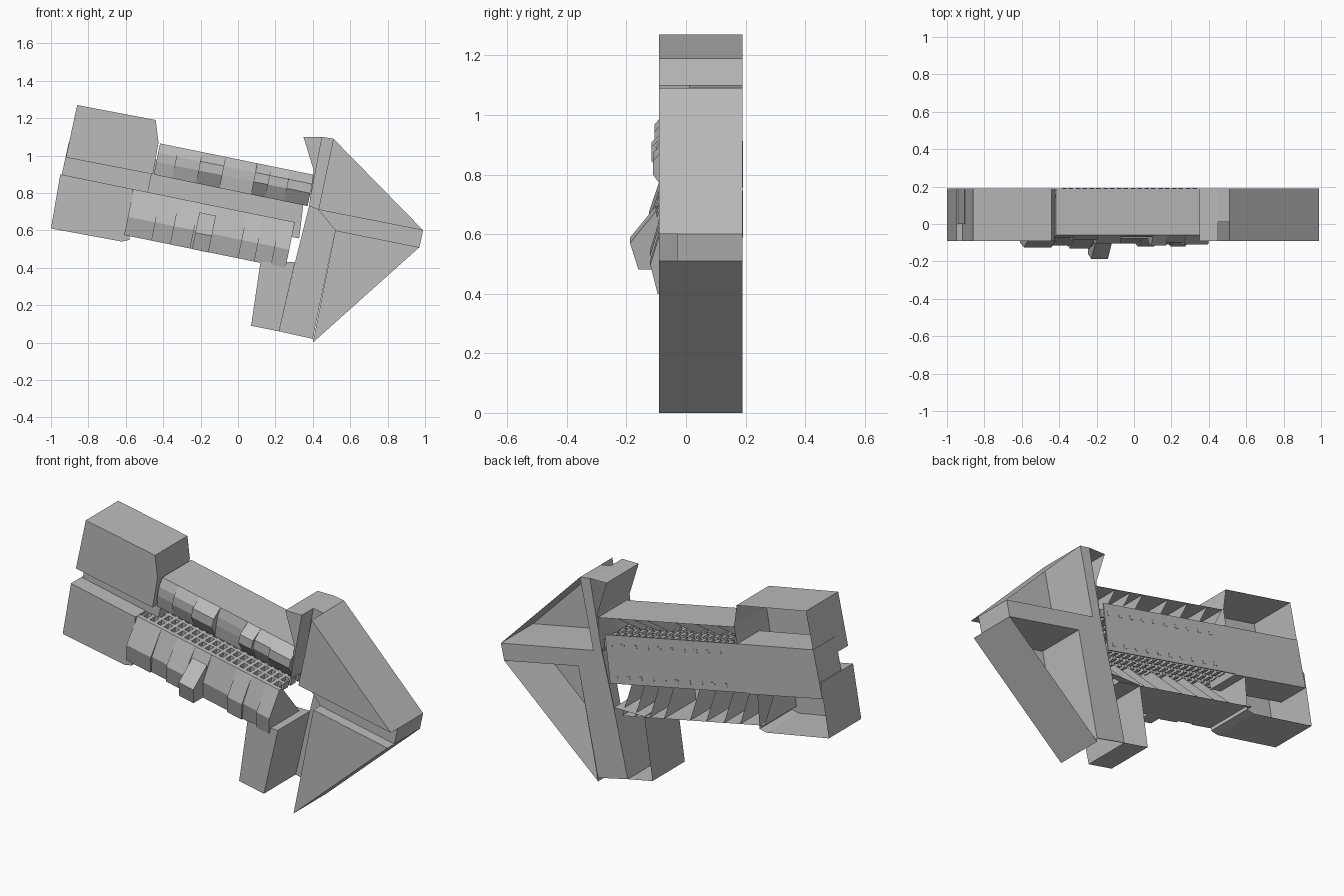
import bpy, bmesh, math
from mathutils import Vector

cube = bpy.data.objects.get("Cube")
if cube:
    bpy.data.objects.remove(cube)

FRONT, BACK = -0.09, 0.19
HALF = 0.049                      # half width of the main trench

grey = bpy.data.materials.new("plain_grey")
grey.use_nodes = True
grey.diffuse_color = (0.5, 0.5, 0.5, 1)
bsdf = grey.node_tree.nodes["Principled BSDF"]
bsdf.inputs["Base Color"].default_value = (0.5, 0.5, 0.5, 1)
bsdf.inputs["Roughness"].default_value = 0.8


def finish(name, bm, fix=True):
    if fix:
        bmesh.ops.recalc_face_normals(bm, faces=bm.faces[:])
    mesh = bpy.data.meshes.new(name)
    bm.to_mesh(mesh)
    bm.free()
    mesh.materials.append(grey)
    ob = bpy.data.objects.new(name, mesh)
    bpy.context.collection.objects.link(ob)
    return ob


def block(name, outline, front=FRONT, back=BACK, closed=False):
    """Extrude an x-z outline backwards; the back stays open unless closed."""
    bm = bmesh.new()
    near = [bm.verts.new((x, front, z)) for x, z in outline]
    far = [bm.verts.new((x, back, z)) for x, z in outline]
    n = len(outline)
    bm.faces.new(near)
    if closed:
        bm.faces.new(far[::-1])
    for i in range(n):
        j = (i + 1) % n
        bm.faces.new((near[i], far[i], far[j], near[j]))
    bmesh.ops.recalc_face_normals(bm, faces=bm.faces[:])
    # an open shell can come out inverted: the cap must face the front
    bm.faces.ensure_lookup_table()
    bm.faces[0].normal_update()
    if bm.faces[0].normal.y > 0:
        bmesh.ops.reverse_faces(bm, faces=bm.faces[:])
    return finish(name, bm, False)


def trench(s, t, y):
    """Trench frame (along, across, depth) to model space."""
    return Vector((s * 0.98 + t * 0.2, y, 0.756 - s * 0.2 + t * 0.98))


def flat(s, t):
    p = trench(s, t, 0)
    return p.x, p.z


def bay(name, s0, s1, profile):
    """Roof bay: a (t, y) profile swept along the trench, open behind."""
    bm = bmesh.new()
    ends = [[bm.verts.new(trench(s, t, y)) for t, y in profile] for s in (s0, s1)]
    for e in ends:
        bm.faces.new(e)
    for i in range(len(profile) - 1):
        bm.faces.new((ends[0][i], ends[0][i + 1], ends[1][i + 1], ends[1][i]))
    bmesh.ops.recalc_face_normals(bm, faces=bm.faces[:])
    if sum(f.normal.y * f.calc_area() for f in bm.faces) > 0:
        bmesh.ops.reverse_faces(bm, faces=bm.faces[:])
    return finish(name, bm, False)


def window_wall(name, t, s0, s1, cols, rows, facing):
    """Trench wall with a grid of deep window niches."""
    bm = bmesh.new()
    grid = [[bm.verts.new(trench(s0 + (s1 - s0) * c / cols, t,
                                 -0.06 + (BACK + 0.06) * r / rows))
             for c in range(cols + 1)] for r in range(rows + 1)]
    for r in range(rows):
        for c in range(cols):
            bm.faces.new((grid[r][c], grid[r][c + 1], grid[r + 1][c + 1], grid[r + 1][c]))
    bm.normal_update()
    bm.faces.ensure_lookup_table()
    if bm.faces[0].normal.z * facing < 0:
        bmesh.ops.reverse_faces(bm, faces=bm.faces[:])
    bm.normal_update()
    bmesh.ops.inset_individual(bm, faces=bm.faces[:], thickness=0.013, depth=0)
    bmesh.ops.inset_individual(bm, faces=bm.faces[:rows * cols], thickness=0.0005, depth=-0.05)
    return finish(name, bm, False)


# large end blocks and cross-arm blocks
block("upper_left_block", [(-0.86, 1.27), (-0.44, 1.19), (-0.425, 1.07), (-0.455, 0.9), (-0.92, 0.99)])
block("lower_left_block", [(-0.95, 0.9), (-0.56, 0.82), (-0.58, 0.55), (-0.62, 0.54), (-1, 0.61)])
block("upper_triangle", [(0.51, 1.09), (0.99, 0.6), (0.43, 0.71)])
block("lower_triangle", [(0.52, 0.6), (0.97, 0.51), (0.4, 0)])
block("lower_arm_block", [(0.12, 0.43), (0.305, 0.43), (0.22, 0.06), (0.07, 0.09)])
block("upper_arm_prong", [(0.35, 1.1), (0.45, 1.1), (0.38, 0.73), (0.405, 0.92)])

# shallow channel ends, solid through to the back
block("left_channel", [(-0.905, 1.07), (-0.96, 0.815), (-0.5, 0.72), (-0.445, 0.98)], 0.0, BACK, True)
block("right_channel", [(0.43, 0.71), (0.99, 0.6), (0.97, 0.51), (0.52, 0.6)], -0.03, BACK, True)
block("upper_channel", [(0.45, 1.1), (0.51, 1.09), (0.43, 0.71), (0.38, 0.73)], 0.01, BACK, True)

# deep floors of the main trench and the lower arm
block("main_floor", [flat(-0.5, 0.13), flat(0.34, 0.13), flat(0.36, -0.13), flat(-0.5, -0.13)],
      BACK - 0.006, BACK, True)
block("lower_floor", [(0.38, 0.73), (0.43, 0.71), (0.52, 0.6), (0.4, 0.02), (0.22, 0.06), (0.31, 0.45)],
      BACK - 0.005, BACK, True)

# trench walls with windows
window_wall("lower_window_wall", -HALF, -0.55, 0.30, 20, 4, 1)
window_wall("upper_window_wall", HALF, -0.47, 0.37, 20, 4, -1)

# lower roof bays: start, end, ridge depth
lower = [(-0.56, -0.41, -0.125), (-0.41, -0.31, -0.115), (-0.31, -0.2, -0.13),
         (-0.2, -0.1, -0.12), (-0.1, 0.06, -0.105), (0.06, 0.15, -0.12),
         (0.15, 0.24, -0.11), (0.24, 0.32, -0.12)]
for i, (a, b, ridge) in enumerate(lower):
    bay(f"lower_bay_{i}", a, b,
        [(-HALF, -0.05), (-HALF, -0.075), (-HALF - 0.15, ridge),
         (-HALF - 0.25, ridge + 0.025), (-HALF - 0.25, BACK)])

# projecting oriel on the lower side
bay("projecting_oriel", -0.19, -0.1,
    [(-0.1, -0.1), (-0.21, -0.188), (-0.3, -0.16), (-0.3, -0.08)])

# upper roof bays: start, end, ridge depth
upper = [(-0.47, -0.37, -0.075), (-0.37, -0.24, -0.085), (-0.24, -0.11, -0.105),
         (-0.11, 0.06, -0.07), (0.06, 0.14, -0.115), (0.14, 0.24, -0.1),
         (0.24, 0.37, -0.11)]
for i, (a, b, ridge) in enumerate(upper):
    bay(f"upper_bay_{i}", a, b,
        [(HALF, -0.05), (HALF, -0.06), (HALF + 0.07, ridge),
         (HALF + 0.12, ridge), (HALF + 0.17, -0.06), (HALF + 0.17, BACK)])

# small studs in two rows on the underside of the trench floor
bm = bmesh.new()
for t in (-0.095, 0.075):
    for i in range(10):
        r = bmesh.ops.create_cube(bm, size=0.02)
        for v in r["verts"]:
            v.co.y *= 0.4
            p = trench(-0.36 + i * 0.075 + v.co.x, t + v.co.z, BACK - 0.002 + v.co.y)
            v.co = p
finish("floor_studs", bm)
